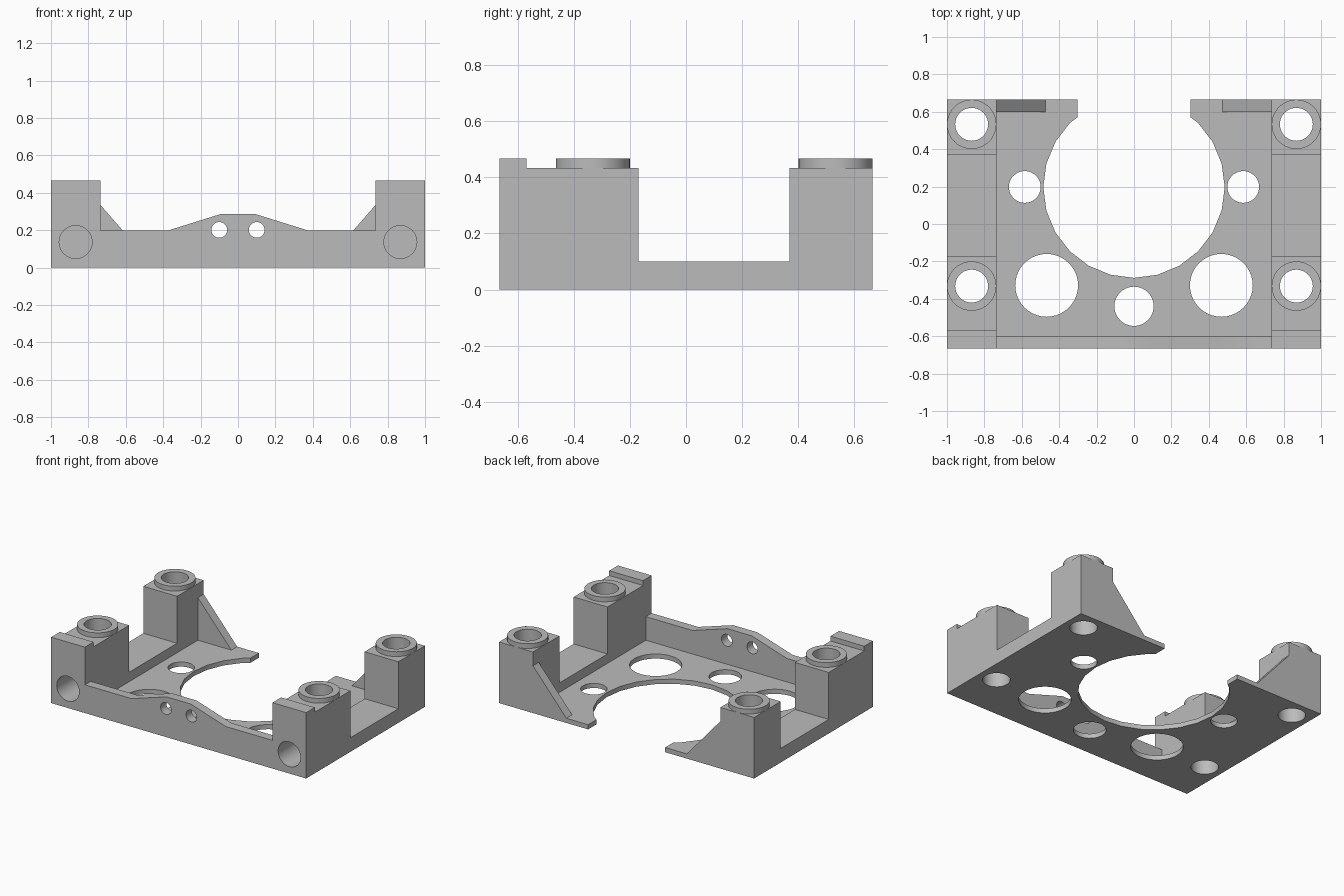
import bpy
import bmesh
import math
from mathutils import Matrix, Vector

cube = bpy.data.objects.get("Cube")
if cube:
    bpy.data.objects.remove(cube, do_unlink=True)

grey = bpy.data.materials.new("plain grey")
grey.use_nodes = True
grey.diffuse_color = (0.5, 0.5, 0.5, 1)
grey.node_tree.nodes["Principled BSDF"].inputs["Base Color"].default_value = grey.diffuse_color

HALF_X, HALF_Y = 1.0, 0.665
INNER = 0.735          # inner face of the side rails
PLATE = 0.033          # plate thickness
WALL = 0.065           # front wall and gusset thickness
BORE_X, BORE_R = 0.868, 0.088
POST_Y = (-0.332, 0.533)


def add_object(name, bm):
    bmesh.ops.recalc_face_normals(bm, faces=bm.faces)
    mesh = bpy.data.meshes.new(name)
    bm.to_mesh(mesh)
    bm.free()
    mesh.materials.append(grey)
    obj = bpy.data.objects.new(name, mesh)
    bpy.context.collection.objects.link(obj)
    return obj


def prism(name, profile, axis, start, end):
    """Extrude a 2D profile along one axis."""
    place = {"x": lambda a, b: (start, a, b),
             "y": lambda a, b: (a, start, b),
             "z": lambda a, b: (a, b, start)}[axis]
    bm = bmesh.new()
    face = bm.faces.new([bm.verts.new(place(a, b)) for a, b in profile])
    moved = bmesh.ops.extrude_face_region(bm, geom=[face])["geom"]
    shift = Vector([(end - start) * (axis == k) for k in "xyz"])
    bmesh.ops.translate(bm, vec=shift, verts=[v for v in moved if isinstance(v, bmesh.types.BMVert)])
    return add_object(name, bm)


def box(name, x, y, z):
    return prism(name, [(x[0], y[0]), (x[1], y[0]), (x[1], y[1]), (x[0], y[1])], "z", *z)


def cylinder(name, centre, radius, length, along_y=False, sides=40):
    bm = bmesh.new()
    turn = Matrix.Rotation(math.pi / 2, 4, "X") if along_y else Matrix()
    bmesh.ops.create_cone(bm, cap_ends=True, segments=sides, radius1=radius, radius2=radius,
                          depth=length, matrix=Matrix.Translation(centre) @ turn)
    return add_object(name, bm)


def combine(obj, others, operation="DIFFERENCE"):
    """Apply booleans, then remove the helper objects."""
    for other in others:
        other.hide_render = True
        mod = obj.modifiers.new("boolean", "BOOLEAN")
        mod.operation, mod.solver, mod.object = operation, "EXACT", other
    graph = bpy.context.evaluated_depsgraph_get()
    mesh = bpy.data.meshes.new_from_object(obj.evaluated_get(graph))
    obj.modifiers.clear()
    obj.data = mesh
    for other in others:
        bpy.data.objects.remove(other, do_unlink=True)


# Thin plate with the open round cut-out and its five holes
plate = box("base_plate", (-INNER, INNER), (WALL - HALF_Y, HALF_Y), (0, PLATE))
cutters = [cylinder("cut", (0, 0.197, 0), 0.485, 1, sides=24),
           box("cut", (-0.302, 0.302), (0.4, 0.9), (-0.5, 0.5)),
           cylinder("cut", (0, -0.44, 0), 0.105, 1)]
for s in (-1, 1):
    cutters.append(cylinder("cut", (s * 0.584, 0.198, 0), 0.085, 1))
    cutters.append(cylinder("cut", (s * 0.467, -0.328, 0), 0.168, 1))
combine(plate, cutters)

# Front wall with a raised middle and two small holes
half = [(INNER, 0), (INNER, 0.2), (0.37, 0.2), (0.095, 0.286)]
wall = prism("front_wall", half + [(-x, z) for x, z in reversed(half)], "y", -HALF_Y, WALL - HALF_Y)
combine(wall, [cylinder("cut", (s * 0.1, -HALF_Y, 0.202), 0.042, 1, True) for s in (-1, 1)])

# Side rails with posts, collars and bores, plus the rear gussets
rail_profile = [(-HALF_Y, 0), (HALF_Y, 0), (HALF_Y, 0.433), (0.368, 0.433), (0.368, 0.1),
                (-0.17, 0.1), (-0.17, 0.433), (-0.568, 0.433), (-0.568, 0.467), (-HALF_Y, 0.467)]
for side, s in (("right", -1), ("left", 1)):
    rail = prism(side + "_rail", rail_profile, "x", s * INNER, s * HALF_X)
    combine(rail, [cylinder("collar", (s * BORE_X, y, 0.427), 0.132, 0.08) for y in POST_Y], "UNION")
    bores = [cylinder("cut", (s * BORE_X, y, 0), BORE_R, 2) for y in POST_Y]
    bores.append(cylinder("cut", (s * BORE_X, -HALF_Y, 0.137), BORE_R, 0.4, True))
    combine(rail, bores)
    prism(side + "_gusset", [(s * INNER, PLATE), (s * 0.472, PLATE), (s * INNER, 0.335)],
          "y", HALF_Y - WALL, HALF_Y)

# Smooth round surfaces, crisp edges
for obj in bpy.context.collection.objects:
    if obj.type == "MESH" and obj.data.materials and obj.data.materials[0] == grey:
        obj.data.shade_smooth()
        obj.data.set_sharp_from_angle(angle=math.radians(30))
